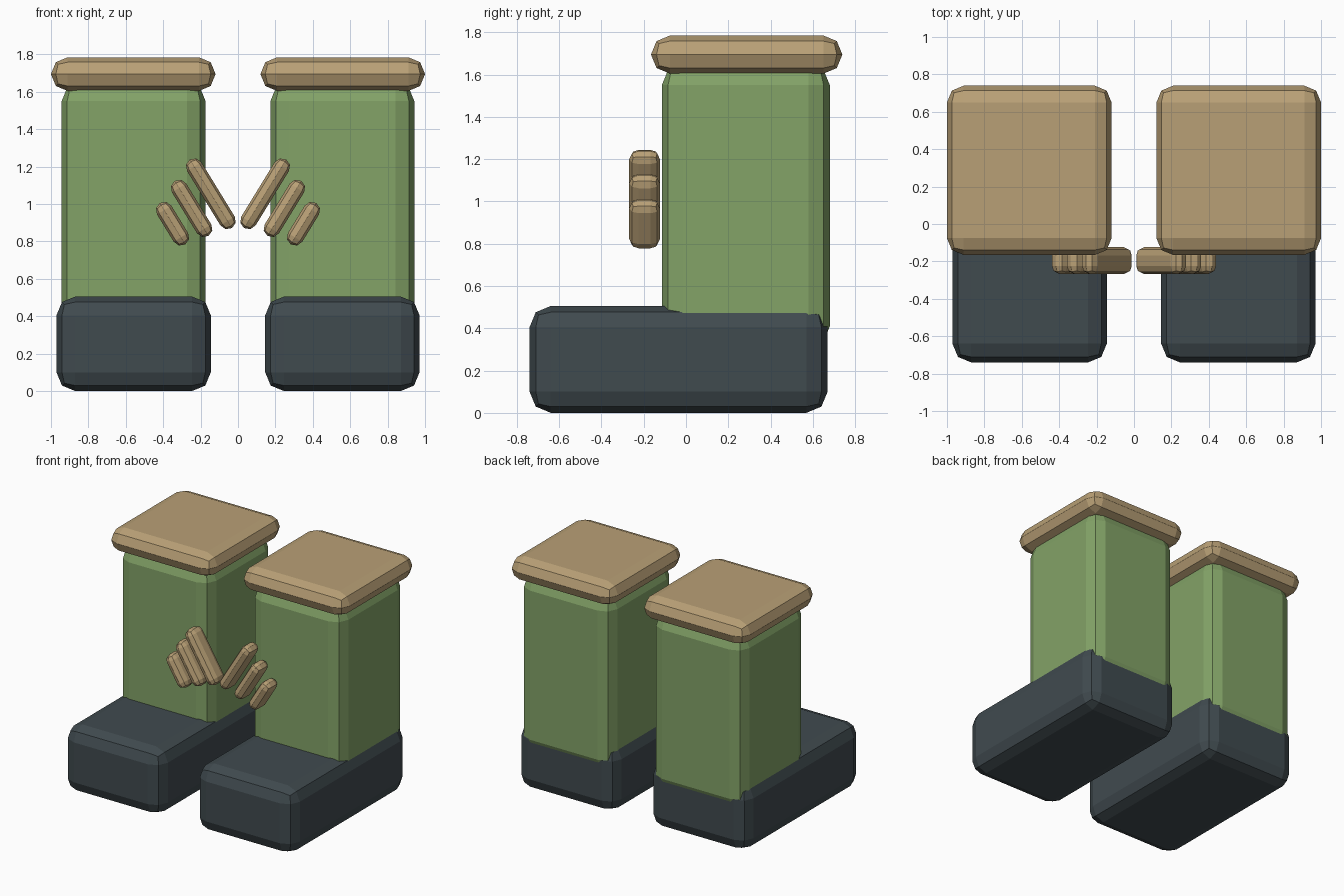
import bpy, bmesh
from mathutils import Matrix

if "Cube" in bpy.data.objects:
    bpy.data.objects.remove(bpy.data.objects["Cube"])


def material(name, rgb):
    m = bpy.data.materials.new(name)
    m.diffuse_color = (*rgb, 1)
    m.use_nodes = True
    m.node_tree.nodes["Principled BSDF"].inputs["Base Color"].default_value = m.diffuse_color
    return m


TAN = material("tan", (0.485, 0.352, 0.181))
GREEN = material("green", (0.227, 0.366, 0.136))
SLATE = material("slate", (0.051, 0.069, 0.078))


def block(name, center, size, bevel, mat, tilt=0.0):
    """Two-step bevelled box on the +x side, mirrored across x = 0."""
    bm = bmesh.new()
    matrix = (Matrix.Translation(center) @ Matrix.Rotation(tilt, 4, 'Y')
              @ Matrix.Diagonal((*size, 1)))
    bmesh.ops.create_cube(bm, size=1, matrix=matrix)
    mesh = bpy.data.meshes.new(name)
    bm.to_mesh(mesh)
    bm.free()
    mesh.materials.append(mat)
    ob = bpy.data.objects.new(name, mesh)
    bpy.context.collection.objects.link(ob)
    b = ob.modifiers.new("Bevel", 'BEVEL')
    b.width, b.segments, b.limit_method = bevel, 2, 'NONE'
    m = ob.modifiers.new("Mirror", 'MIRROR')
    m.use_mirror_merge = False
    return ob


# Boots, legs and top cuffs
block("boots", (0.558, -0.035, 0.253), (0.825, 1.41, 0.505), 0.10, SLATE)
block("legs", (0.558, 0.283, 0.98), (0.77, 0.795, 1.34), 0.10, GREEN)
block("cuffs", (0.56, 0.287, 1.695), (0.88, 0.905, 0.18), 0.0895, TAN)

# Tilted lace strips in front, shorter towards the outside
for i, (x, z, length) in enumerate([(0.145, 1.055, 0.43),
                                    (0.248, 0.977, 0.345),
                                    (0.350, 0.895, 0.26)]):
    block(f"lace_{i + 1}", (x, -0.196, z), (0.09, 0.145, length), 0.0445, TAN, 0.55)
